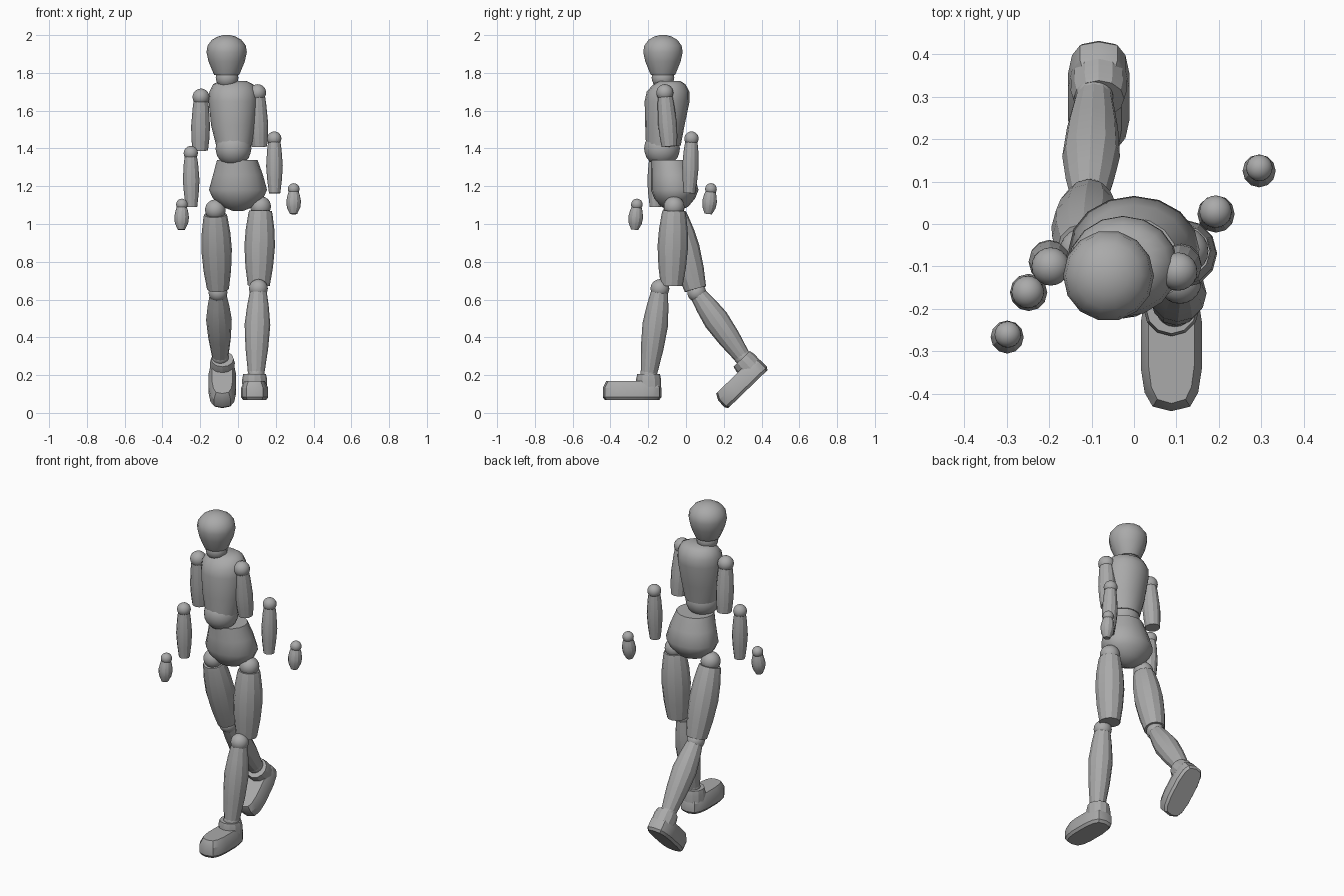
import bpy, bmesh, math
from mathutils import Vector, Matrix

if "Cube" in bpy.data.objects:
    bpy.data.objects.remove(bpy.data.objects["Cube"])

grey = bpy.data.materials.new("wood_grey")
grey.diffuse_color = (0.40, 0.40, 0.40, 1)
grey.use_nodes = True
grey.node_tree.nodes["Principled BSDF"].inputs["Base Color"].default_value = grey.diffuse_color


def finish(name, bm, smooth_angle):
    bmesh.ops.recalc_face_normals(bm, faces=bm.faces)
    me = bpy.data.meshes.new(name)
    bm.to_mesh(me)
    bm.free()
    me.materials.append(grey)
    ob = bpy.data.objects.new(name, me)
    bpy.context.collection.objects.link(ob)
    bpy.context.view_layer.objects.active = ob
    ob.select_set(True)
    bpy.ops.object.shade_smooth_by_angle(angle=math.radians(smooth_angle))
    ob.select_set(False)
    return ob


def skin(bm, rings):
    """Join rings of points with quads and cap both ends."""
    loops = [[bm.verts.new(p) for p in ring] for ring in rings]
    n = len(loops[0])
    for lo, hi in zip(loops, loops[1:]):
        for i in range(n):
            j = (i + 1) % n
            bm.faces.new((lo[i], lo[j], hi[j], hi[i]))
    bm.faces.new(loops[0])
    bm.faces.new(loops[-1])


def body(name, sections, n=14, angle=50):
    """Stack of level ellipses (cx, cy, z, rx, ry)."""
    bm = bmesh.new()
    turn = [2 * math.pi * i / n for i in range(n)]
    skin(bm, [[(cx + rx * math.cos(a), cy + ry * math.sin(a), z) for a in turn]
              for cx, cy, z, rx, ry in sections])
    return finish(name, bm, angle)


def limb(name, a, b, profile, n=12):
    """Turned piece from a to b; profile holds (fraction, radius)."""
    a, b = Vector(a), Vector(b)
    q = Vector((0, 0, -1)).rotation_difference(b - a)
    bm = bmesh.new()
    skin(bm, [[a.lerp(b, t) + q @ Vector((r * math.cos(2 * math.pi * i / n),
                                          r * math.sin(2 * math.pi * i / n), 0))
               for i in range(n)] for t, r in profile])
    return finish(name, bm, 25)


def ball(name, c, r, scale_z=1):
    bm = bmesh.new()
    bmesh.ops.create_icosphere(bm, subdivisions=3, radius=r,
                               matrix=Matrix.Translation(c) @ Matrix.Diagonal((1, 1, scale_z, 1)))
    return finish(name, bm, 30)


def foot(name, ankle, tilt):
    """Rounded shoe block with an ankle cuff, tilted about x."""
    m = Matrix.Translation(ankle) @ Matrix.Rotation(tilt, 4, 'X')

    def outline(z, s):
        pts = []
        for i in range(14):
            a = 2 * math.pi * (i + 0.5) / 14
            c, d = math.cos(a), math.sin(a)
            pts.append(m @ Vector((math.copysign(abs(c) ** 0.6, c) * 0.073 * s,
                                   -0.0875 + math.copysign(abs(d) ** 0.7, d) * (0.155 - 0.073 * (1 - s)), z)))
        return pts

    bm = bmesh.new()
    skin(bm, [outline(-0.13, 0.85), outline(-0.115, 1), outline(-0.065, 1), outline(-0.03, 0.75)])
    cuff = [[m @ Vector((r * math.cos(2 * math.pi * i / 12), r * math.sin(2 * math.pi * i / 12), z))
             for i in range(12)] for z, r in ((-0.115, 0.064), (-0.02, 0.066), (0.008, 0.06))]
    skin(bm, cuff)
    return finish(name, bm, 28)


# Head and neck
hx, hy = -0.06, -0.122
body("head", [(hx, hy, z, r, r) for z, r in (
    (1.79, 0.066), (1.80, 0.071), (1.86, 0.096), (1.91, 0.107), (1.945, 0.101),
    (1.975, 0.078), (1.992, 0.048), (2.0, 0.018))])
ball("neck", (-0.058, -0.122, 1.775), 0.06)

# Chest, waist and pelvis
body("chest", [(-0.022, -0.120, 1.415, 0.094, 0.092), (-0.025, -0.112, 1.52, 0.117, 0.104),
               (-0.026, -0.100, 1.65, 0.130, 0.119), (-0.026, -0.095, 1.70, 0.126, 0.113),
               (-0.026, -0.088, 1.74, 0.106, 0.085), (-0.026, -0.085, 1.757, 0.070, 0.055)], 16)
ball("waist", (-0.024, -0.127, 1.40), 0.095)
body("pelvis", [(0, -0.060, 1.068, 0.025, 0.022), (0, -0.060, 1.092, 0.085, 0.072),
                (0, -0.060, 1.135, 0.132, 0.108), (0, -0.060, 1.18, 0.154, 0.126),
                (0, -0.070, 1.26, 0.132, 0.115), (-0.004, -0.085, 1.34, 0.107, 0.100)], 16)

# Arms: separate upper arm, forearm and hand, each topped by a ball
UPPER = ((0, 0.036), (0.2, 0.043), (0.55, 0.050), (0.8, 0.047), (1, 0.041))
FORE = ((0, 0.030), (0.2, 0.038), (0.5, 0.044), (0.75, 0.039), (1, 0.030))
HAND = ((0, 0.022), (0.25, 0.033), (0.5, 0.039), (0.75, 0.035), (1, 0.019))
ARMS = {
    "right": (((-0.196, -0.100, 1.672), (-0.200, -0.080, 1.39)),
              ((-0.250, -0.160, 1.375), (-0.246, -0.162, 1.09)),
              ((-0.297, -0.260, 1.103), (-0.300, -0.272, 0.97))),
    "left": (((0.104, -0.112, 1.695), (0.113, -0.088, 1.41)),
             ((0.192, 0.029, 1.452), (0.194, 0.018, 1.163)),
             ((0.295, 0.132, 1.185), (0.294, 0.118, 1.053))),
}
for side, (upper, fore, hand) in ARMS.items():
    ball(side + "_shoulder", upper[0], 0.045)
    limb(side + "_upper_arm", *upper, UPPER)
    ball(side + "_elbow", fore[0], 0.038)
    limb(side + "_forearm", *fore, FORE)
    ball(side + "_wrist", hand[0], 0.031)
    limb(side + "_hand", *hand, HAND)

# Legs: hip ball, thigh, knee ball, shin, ankle ball and foot
THIGH = ((0, 0.060), (0.04, 0.064), (0.25, 0.076), (0.47, 0.081), (0.75, 0.073), (1, 0.058))
SHIN = ((0, 0.042), (0.2, 0.057), (0.42, 0.068), (0.7, 0.060), (1, 0.043))
LEGS = {
    "right": ((-0.120, -0.064, 1.075), ((-0.120, -0.058, 1.05), (-0.106, 0.050, 0.655)),
              ((-0.106, 0.057, 0.637), (-0.094, 0.300, 0.295)),
              (-0.083, 0.300, 0.280), math.radians(44)),
    "left": ((0.120, -0.063, 1.092), ((0.119, -0.064, 1.07), (0.110, -0.076, 0.673)),
             ((0.108, -0.138, 0.658), (0.096, -0.197, 0.205)),
             (0.088, -0.198, 0.198), 0),
}
for side, (hip, thigh, shin, ankle, tilt) in LEGS.items():
    ball(side + "_hip", hip, 0.055)
    limb(side + "_thigh", *thigh, THIGH)
    ball(side + "_knee", shin[0], 0.050)
    limb(side + "_shin", *shin, SHIN)
    ball(side + "_ankle", shin[1], 0.045)
    foot(side + "_foot", ankle, tilt)
